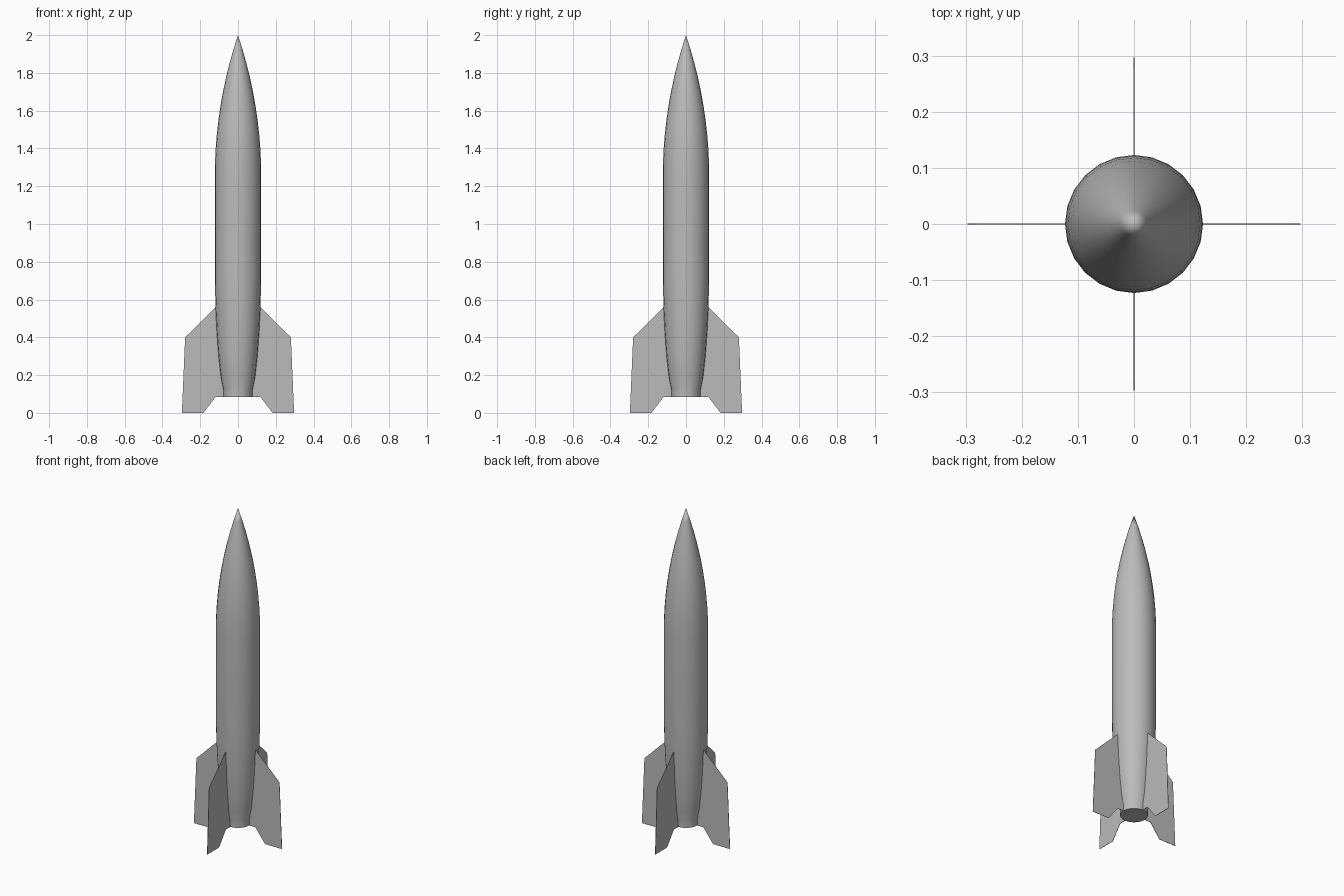
import bpy, bmesh, math
from mathutils import Matrix

if "Cube" in bpy.data.objects:
    bpy.data.objects.remove(bpy.data.objects["Cube"])

grey = bpy.data.materials.new("plain grey")
grey.diffuse_color = (0.5, 0.5, 0.5, 1)
grey.use_nodes = True
grey.node_tree.nodes["Principled BSDF"].inputs["Base Color"].default_value = grey.diffuse_color


def add_object(name, bm):
    bmesh.ops.recalc_face_normals(bm, faces=bm.faces)
    mesh = bpy.data.meshes.new(name)
    bm.to_mesh(mesh)
    bm.free()
    mesh.materials.append(grey)
    obj = bpy.data.objects.new(name, mesh)
    bpy.context.collection.objects.link(obj)
    return obj


# Body: tapered tail, straight tube and curved nose, spun as one profile
SEGMENTS = 24
profile = [(0.077, 0.085), (0.078, 0.125), (0.091, 0.19), (0.103, 0.30), (0.112, 0.42),
           (0.119, 0.56), (0.123, 0.72), (0.123, 1.25)]
NOSE_STEPS = 10
R, LENGTH = 0.123, 0.75
rho = (R * R + LENGTH * LENGTH) / (2 * R)      # radius of the nose arc
for i in range(1, NOSE_STEPS):
    h = LENGTH * i / NOSE_STEPS
    profile.append((math.sqrt(rho * rho - h * h) + R - rho, 1.25 + h))

bm = bmesh.new()
rings = []
for r, z in profile:
    rings.append([bm.verts.new((r * math.cos(a), r * math.sin(a), z))
                  for a in (2 * math.pi * k / SEGMENTS for k in range(SEGMENTS))])
tip = bm.verts.new((0, 0, 2.0))
for k in range(SEGMENTS):
    n = (k + 1) % SEGMENTS
    for low, high in zip(rings, rings[1:]):
        bm.faces.new((low[k], low[n], high[n], high[k]))
    bm.faces.new((rings[-1][k], rings[-1][n], tip))
bm.faces.new(rings[0][::-1])                   # closed tail end
body = add_object("body", bm)
bpy.context.view_layer.objects.active = body
body.select_set(True)
bpy.ops.object.shade_smooth_by_angle(angle=math.radians(30))

# Fins: four thin plates whose inner edge follows the tail
THICK = 0.002
outline = [(0.117, 0.56), (0.28, 0.40), (0.297, 0.0), (0.183, 0.0), (0.118, 0.085),
           (0.07, 0.085), (0.07, 0.13), (0.085, 0.19), (0.105, 0.40)]
for i, side in enumerate(("right", "back", "left", "front")):
    bm = bmesh.new()
    face = bm.faces.new([bm.verts.new((x, -THICK / 2, z)) for x, z in outline])
    new = bmesh.ops.extrude_face_region(bm, geom=[face])["geom"]
    bmesh.ops.translate(bm, vec=(0, THICK, 0),
                        verts=[v for v in new if isinstance(v, bmesh.types.BMVert)])
    bmesh.ops.rotate(bm, cent=(0, 0, 0), matrix=Matrix.Rotation(i * math.pi / 2, 3, 'Z'),
                     verts=bm.verts)
    add_object(side + "_fin", bm)
